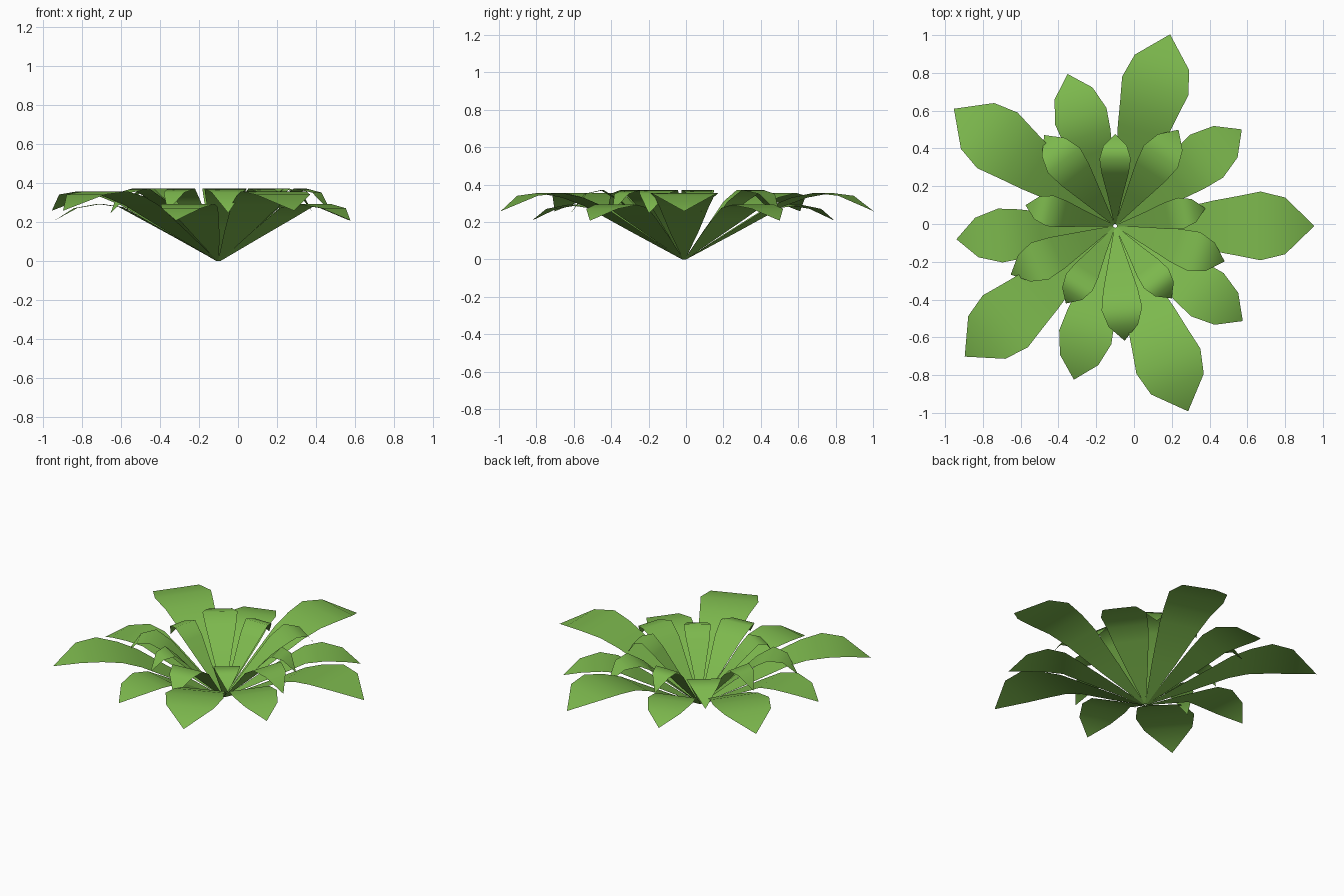
import bpy, bmesh, math
from mathutils import Matrix, Vector

if "Cube" in bpy.data.objects:
    bpy.data.objects.remove(bpy.data.objects["Cube"])

CENTRE = Vector((-0.10, -0.01, 0.0))

green = bpy.data.materials.new("leaf_green")
green.diffuse_color = (0.205, 0.485, 0.075, 1)
green.use_nodes = True
green.node_tree.nodes["Principled BSDF"].inputs["Base Color"].default_value = green.diffuse_color

# Leaf profiles: distance from the centre, height, half width
LARGE = [(0.01, 0.005, 0.006), (0.28, 0.155, 0.078), (0.52, 0.29, 0.134), (0.64, 0.335, 0.156),
         (0.77, 0.36, 0.182), (0.90, 0.345, 0.15), (1.055, 0.262, 0)]
MEDIUM = [(0.01, 0.005, 0.005), (0.22, 0.125, 0.064), (0.40, 0.225, 0.11), (0.50, 0.28, 0.13),
          (0.61, 0.297, 0.143), (0.735, 0.275, 0.105), (0.843, 0.212, 0)]
INNER = [(0.01, 0.008, 0.005), (0.18, 0.165, 0.05), (0.34, 0.315, 0.092),
         (0.44, 0.375, 0.108), (0.53, 0.355, 0.078), (0.61, 0.25, 0)]
HEART = [(0.01, 0.01, 0.005), (0.16, 0.17, 0.04), (0.28, 0.305, 0.072),
         (0.355, 0.375, 0.083), (0.425, 0.355, 0.062), (0.487, 0.26, 0)]

# Each ring of leaves: name, profile, directions in degrees
RINGS = [
    ("large_leaf", LARGE, (0, 74, 144, 221, 291.5)),
    ("medium_leaf", MEDIUM, (37.3, 107.4, 184.8, 255, 323.3)),
    ("inner_leaf", INNER, (56.6, 128, 205, 274.7, 342)),
    ("heart_leaf", HEART, (90, 11, 308, 237.6, 167)),
]


def make_leaf(name, profile, angle):
    """Flat strip that arches outward and ends in a point."""
    bm = bmesh.new()
    turn = Matrix.Translation(CENTRE) @ Matrix.Rotation(math.radians(angle), 4, 'Z')
    rows = []
    for r, z, w in profile:
        sides = (-w, w) if w else (0,)
        rows.append([bm.verts.new(turn @ Vector((r, s, z))) for s in sides])
    for a, b in zip(rows, rows[1:]):
        bm.faces.new([a[0], *b, a[1]])
    for f in bm.faces:
        f.smooth = True
    # Keep sharp bends crisp
    for e in bm.edges:
        if len(e.link_faces) == 2 and e.calc_face_angle() > math.radians(35):
            e.smooth = False
    mesh = bpy.data.meshes.new(name)
    bm.to_mesh(mesh)
    bm.free()
    mesh.materials.append(green)
    bpy.context.collection.objects.link(bpy.data.objects.new(name, mesh))


for name, profile, angles in RINGS:
    for i, angle in enumerate(angles):
        make_leaf(f"{name}_{i + 1}", profile, angle)

# Stand the plant exactly on the ground
bpy.context.view_layer.update()
low = min((o.matrix_world @ v.co).z for o in bpy.data.objects for v in o.data.vertices)
for o in bpy.data.objects:
    o.location.z -= low
